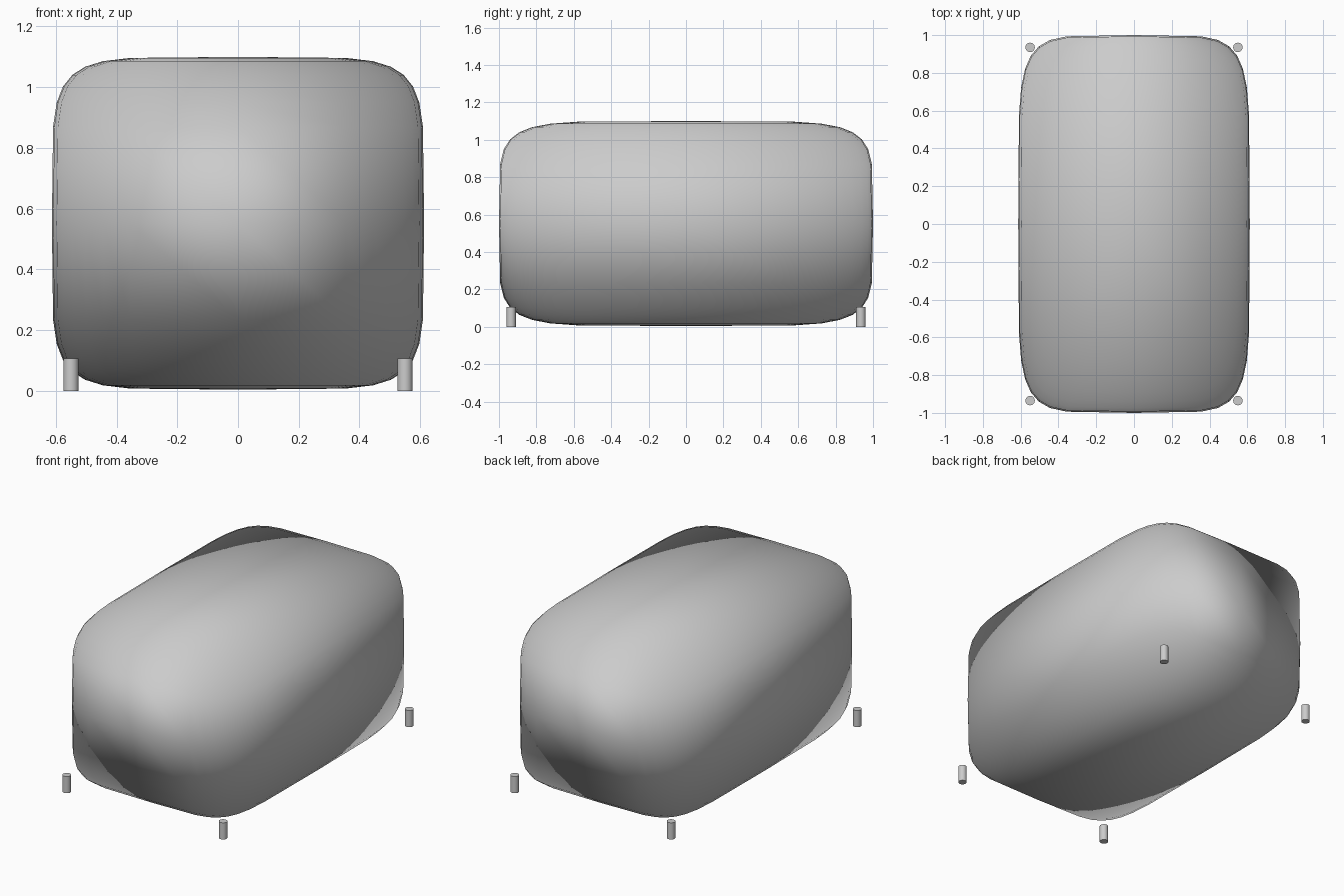
import bpy
from mathutils import Vector

if "Cube" in bpy.data.objects:
    bpy.data.objects.remove(bpy.data.objects["Cube"])

HALF = Vector((0.613, 1.0, 0.548))
CENTER_Z = 0.552


def squared(t):
    # push a unit-sphere coordinate outward to a boxy superellipsoid
    return 0.0 if abs(t) < 1e-6 else (abs(t) ** (1 / 3)) * (1 if t > 0 else -1)


# Body: pillow-like block made from a sphere
bpy.ops.mesh.primitive_uv_sphere_add(segments=32, ring_count=16, radius=1, location=(0, 0, CENTER_Z))
body = bpy.context.object
body.name = "padded_body"
for v in body.data.vertices:
    v.co = Vector([squared(c) * h for c, h in zip(v.co, HALF)])
bpy.ops.object.shade_smooth()

# Soft ellipsoid shading across the whole body
normals = [Vector([c / h ** 2 for c, h in zip(v.co, HALF)]).normalized() for v in body.data.vertices]
body.data.normals_split_custom_set_from_vertices(normals)

# Feet: one short peg near each corner
for side, sx in (("left", -1), ("right", 1)):
    for end, sy in (("front", -1), ("back", 1)):
        bpy.ops.mesh.primitive_cylinder_add(vertices=24, radius=0.025, depth=0.106,
                                            location=(0.55 * sx, 0.935 * sy, 0.053))
        bpy.context.object.name = f"{end}_{side}_foot"
        bpy.ops.object.shade_smooth_by_angle()
